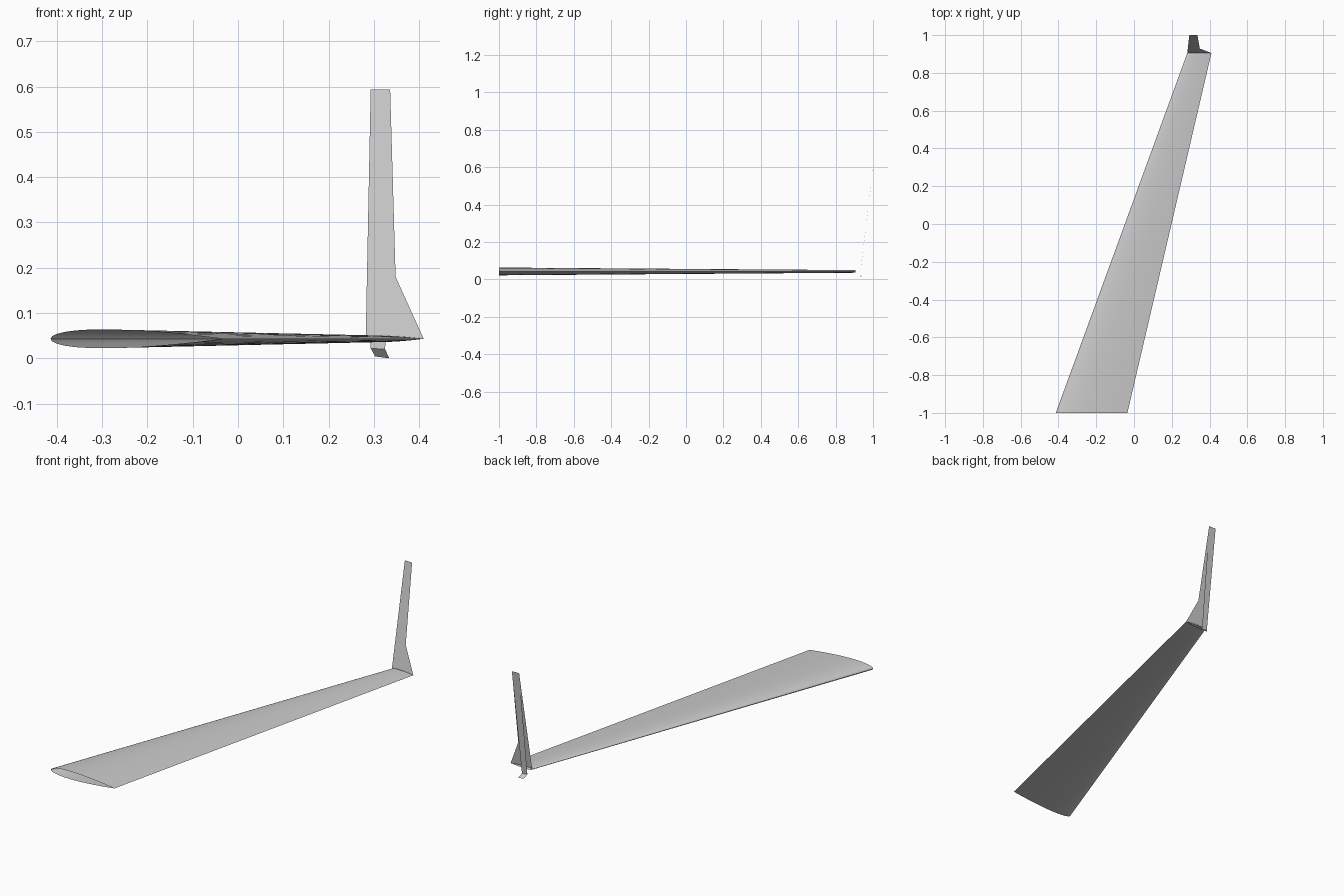
import bpy, bmesh, math

cube = bpy.data.objects.get("Cube")
if cube:
    bpy.data.objects.remove(cube, do_unlink=True)

grey = bpy.data.materials.new("plain_grey")
grey.use_nodes = True
colour = (0.6, 0.6, 0.6, 1)
grey.diffuse_color = colour
grey.node_tree.nodes["Principled BSDF"].inputs["Base Color"].default_value = colour

MID_Z = 0.043
STEPS = 16


def make_object(name, bm):
    mesh = bpy.data.meshes.new(name)
    bm.to_mesh(mesh)
    bm.free()
    obj = bpy.data.objects.new(name, mesh)
    mesh.materials.append(grey)
    bpy.context.collection.objects.link(obj)
    return obj


def half_thickness(t):
    """Symmetric aerofoil with a closed trailing edge."""
    return 0.55 * (0.2969 * math.sqrt(t) - 0.126 * t - 0.3516 * t**2
                   + 0.2843 * t**3 - 0.1036 * t**4)


def section(lead, trail, y):
    """Closed loop: trailing edge, over the top to the nose, back below."""
    chord = trail - lead
    points = []
    for i in range(2 * STEPS):
        a = math.pi * i / STEPS
        t = (1 + math.cos(a)) / 2
        side = 1 if i <= STEPS else -1
        points.append((lead + chord * t, y, MID_Z + side * chord * half_thickness(t)))
    return points


def sheet(name, points):
    bm = bmesh.new()
    bm.faces.new([bm.verts.new(p) for p in points])
    return make_object(name, bm)


# Wing: open tapered skin between root and tip sections
tip_points = section(0.282, 0.41, 0.905)
bm = bmesh.new()
root = [bm.verts.new(p) for p in section(-0.414, -0.035, -1)]
tip = [bm.verts.new(p) for p in tip_points]
for i in range(len(root)):
    j = (i + 1) % len(root)
    bm.faces.new((root[i], root[j], tip[j], tip[i]))
bmesh.ops.recalc_face_normals(bm, faces=bm.faces)
wing = make_object("wing", bm)
bpy.ops.object.select_all(action="DESELECT")
wing.select_set(True)
bpy.context.view_layer.objects.active = wing
bpy.ops.object.shade_smooth_by_angle(angle=math.radians(40))


# Winglet: thin inner blade rising from the upper curve of the tip
def inner_y(z):
    return 0.905 + 0.095 * (z - MID_Z) / (0.594 - MID_Z)


upper_curve = [(x, inner_y(z), z) for x, y, z in reversed(tip_points[:STEPS + 1])]
outline = [(0.348, 0.18), (0.336, 0.593), (0.293, 0.594)]
sheet("winglet_inner_blade", upper_curve + [(x, inner_y(z), z) for x, z in outline])

# Outer blade meets the inner one at the top and hangs below the wing
sheet("winglet_outer_blade", [(0.293, 0.93, 0.022), (0.325, 0.93, 0.02),
                              (0.336, 1.0, 0.593), (0.293, 1.0, 0.594)])

# Small foot flared outward under the outer blade
sheet("winglet_foot", [(0.293, 0.93, 0.022), (0.303, 0.947, 0.004),
                       (0.334, 0.95, 0.0), (0.325, 0.93, 0.02)])
